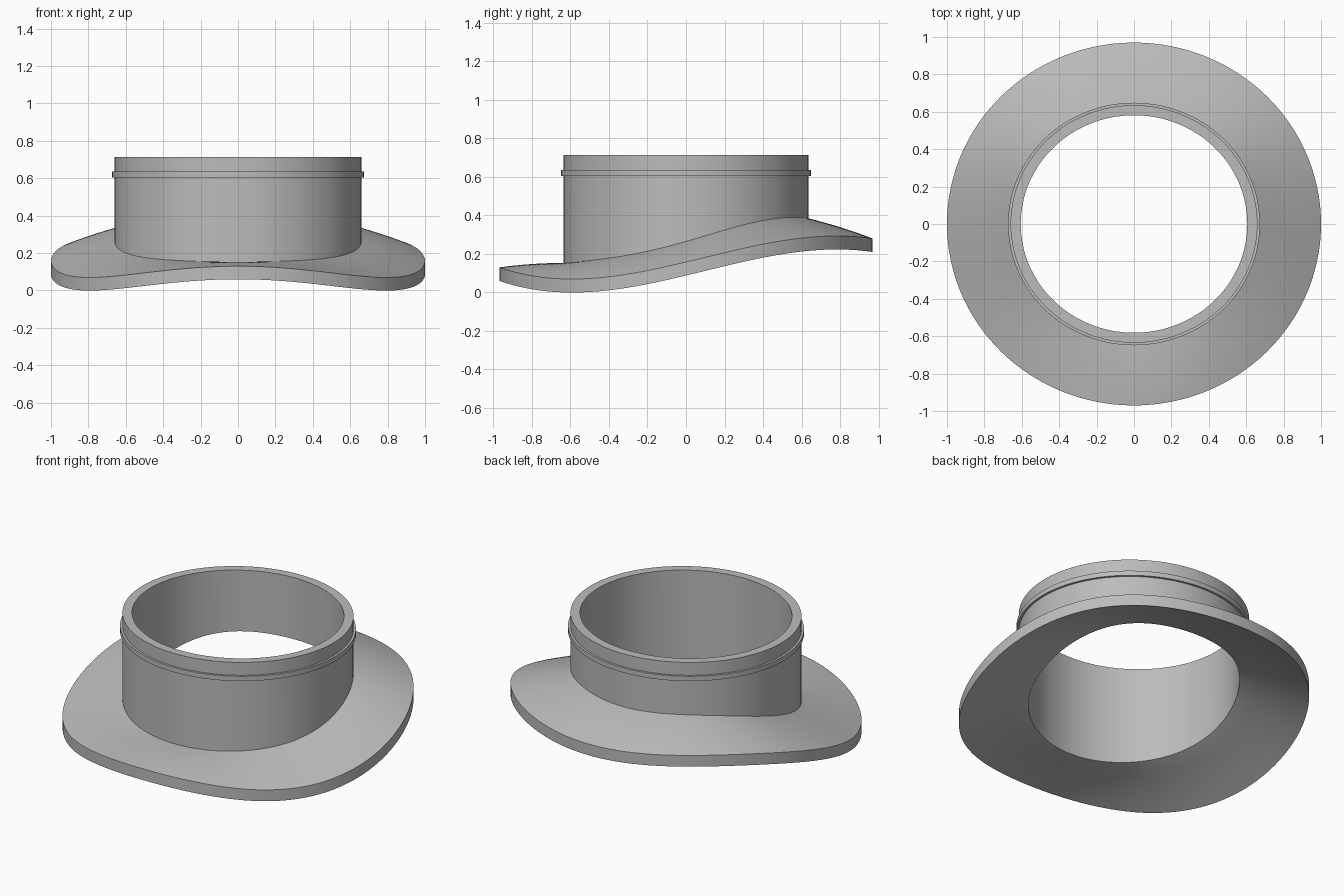
import bpy
import math

SEGMENTS = 128
THICKNESS = 0.07
HOLE = -0.16   # radial parameter of the bore: 0 is the collar wall, 1 the brim edge
TOP = 0.715

cube = bpy.data.objects.get("Cube")
if cube:
    bpy.data.objects.remove(cube, do_unlink=True)

grey = bpy.data.materials.new("plain grey")
grey.use_nodes = True
colour = (0.5, 0.5, 0.5, 1)
grey.diffuse_color = colour
grey.node_tree.nodes["Principled BSDF"].inputs["Base Color"].default_value = colour


def brim_height(s, t):
    """Height of the brim's upper surface; s is the sine of the angle."""
    seam = 0.265 + 0.181 * s + 0.043 * s**2 - 0.065 * s**3 - 0.039 * s**4
    edge = 0.158 + 0.232 * s + 0.047 * s**2 - 0.157 * s**3
    bulge = 0.024 * t * (1 - t) if t > 0 else 0
    return seam + (edge - seam) * t + bulge


def ellipse_point(angle, t, z):
    return ((0.66 + 0.34 * t) * math.cos(angle),
            (0.635 + 0.335 * t) * math.sin(angle), z)


def sweep(name, section):
    """Sweep a closed section round the z axis; section(s) gives (t, z) pairs."""
    verts, faces = [], []
    for i in range(SEGMENTS):
        angle = 2 * math.pi * i / SEGMENTS
        loop = section(math.sin(angle))
        n = len(loop)
        verts += [ellipse_point(angle, t, z) for t, z in loop]
        j = (i + 1) % SEGMENTS
        for k in range(n):
            m = (k + 1) % n
            faces.append((i * n + k, j * n + k, j * n + m, i * n + m))
    mesh = bpy.data.meshes.new(name)
    mesh.from_pydata(verts, [], faces)
    mesh.materials.append(grey)
    mesh.update()
    obj = bpy.data.objects.new(name, mesh)
    bpy.context.collection.objects.link(obj)
    bpy.ops.object.select_all(action="DESELECT")
    obj.select_set(True)
    bpy.context.view_layer.objects.active = obj
    bpy.ops.object.shade_smooth_by_angle(angle=math.radians(30))
    return obj


# Wavy brim: underside outwards, then the upper surface back to the collar
def brim_section(s):
    steps = [i / 8 for i in range(9)]
    under = [(t, brim_height(s, t) - THICKNESS) for t in [HOLE] + steps]
    upper = [(t, brim_height(s, t)) for t in reversed(steps)]
    return under + upper


# Upright collar whose foot follows the brim
def collar_section(s):
    return [(HOLE, brim_height(s, HOLE) - THICKNESS),
            (0, brim_height(s, 0)), (0, TOP), (HOLE, TOP)]


# Thin raised band round the collar
def band_section(s):
    return [(-0.03, 0.605), (0.04, 0.605), (0.04, 0.635), (-0.03, 0.635)]


sweep("brim", brim_section)
sweep("collar", collar_section)
sweep("collar_band", band_section)
